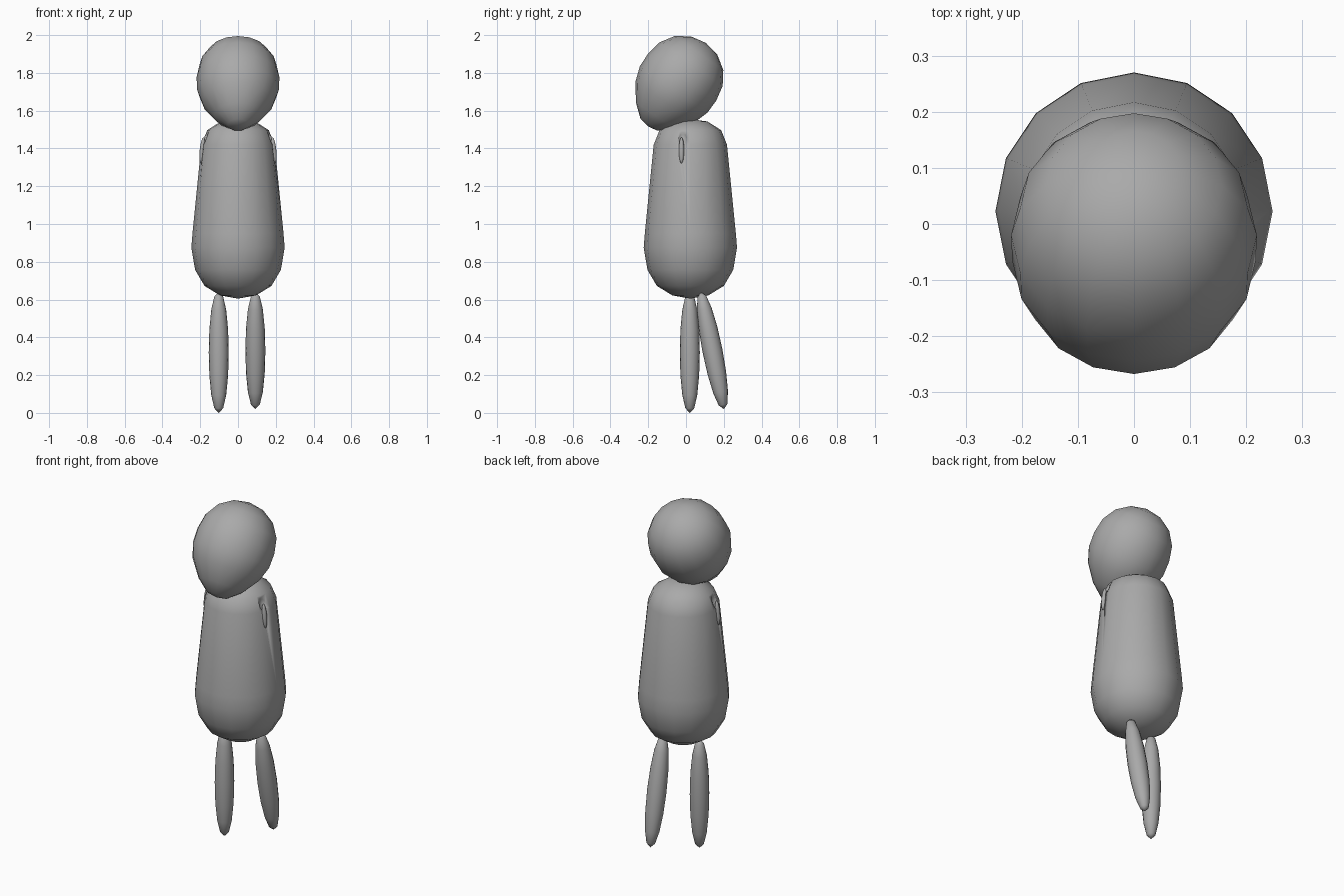
import bpy, bmesh, math
from mathutils import Vector

if "Cube" in bpy.data.objects:
    bpy.data.objects.remove(bpy.data.objects["Cube"])

SEGMENTS = 16

grey = bpy.data.materials.new("plain grey")
grey.diffuse_color = (0.4, 0.4, 0.4, 1)
grey.use_nodes = True
grey.node_tree.nodes["Principled BSDF"].inputs["Base Color"].default_value = grey.diffuse_color


def lathe(name, profile, centre, axis=(0, 0, 1)):
    """Spin (radius, height) points, bottom to top, around a tilted axis."""
    bm = bmesh.new()
    rings = []
    for r, h in profile:
        if r == 0:
            rings.append([bm.verts.new((0, 0, h))] * SEGMENTS)
        else:
            rings.append([bm.verts.new((r * math.cos(a), r * math.sin(a), h))
                          for a in (2 * math.pi * i / SEGMENTS for i in range(SEGMENTS))])
    for low, high in zip(rings, rings[1:]):
        for i in range(SEGMENTS):
            j = (i + 1) % SEGMENTS
            corners = list(dict.fromkeys((low[i], low[j], high[j], high[i])))
            bm.faces.new(corners).smooth = True
    # lean around x only, so the ring vertices stay on the x axis
    axis = Vector(axis).normalized()
    turn = Vector((0, 0, 1)).rotation_difference(axis).to_matrix()
    bmesh.ops.rotate(bm, verts=bm.verts, cent=(0, 0, 0), matrix=turn)
    bmesh.ops.translate(bm, verts=bm.verts, vec=centre)
    bmesh.ops.recalc_face_normals(bm, faces=bm.faces)
    mesh = bpy.data.meshes.new(name)
    bm.to_mesh(mesh)
    bm.free()
    mesh.materials.append(grey)
    obj = bpy.data.objects.new(name, mesh)
    bpy.context.collection.objects.link(obj)
    return obj


def ellipsoid(radius, half, power=1.0, rings=8):
    """Profile of a long rounded shape; power below 1 blunts the ends."""
    pts = [(0, -half)]
    for i in range(1, rings):
        a = math.pi * (i / rings - 0.5)
        pts.append((radius * math.cos(a) ** power, half * math.sin(a)))
    return pts + [(0, half)]


# Body: rounded, tapering upwards
body = lathe("body", [(0, 0.605), (0.095, 0.622), (0.177, 0.672), (0.227, 0.757),
                      (0.247, 0.875), (0.241, 0.95), (0.194, 1.42), (0.163, 1.497),
                      (0.09, 1.543), (0, 1.555)], (0, 0.023, 0))

# Head: egg leaning forward with the narrow end at the chin
lathe("head", [(0, -0.22), (0.085, -0.203), (0.157, -0.155), (0.203, -0.083),
               (0.219, 0), (0.217, 0.08), (0.19, 0.16), (0.125, 0.25),
               (0.055, 0.308), (0, 0.318)][::-1] and
      [(0, -0.318), (0.055, -0.308), (0.125, -0.25), (0.19, -0.16), (0.217, -0.08),
       (0.219, 0), (0.203, 0.083), (0.157, 0.155), (0.085, 0.203), (0, 0.22)],
      (0, -0.02, 1.778), (0, 0.57, 0.82))

# Legs: one straight, one swung back
lathe("left_leg", ellipsoid(0.053, 0.32, 0.85), (-0.102, 0.02, 0.32))
lathe("right_leg", ellipsoid(0.053, 0.316, 0.85), (0.092, 0.14, 0.33), (0, -0.12, 0.61))

# Shoulder sockets with a thin arm stub showing below each
for side, label in ((-1, "left"), (1, "right")):
    cutter = lathe(label + "_socket_cutter", ellipsoid(0.026, 0.045),
                   (side * 0.183, -0.02, 1.46), (-side * 0.2, 0, 1))
    cutter.hide_render = True
    cutter.hide_viewport = True
    cut = body.modifiers.new(label + " socket", "BOOLEAN")
    cut.operation = "DIFFERENCE"
    cut.solver = "EXACT"
    cut.object = cutter
    lathe(label + "_arm_stub", ellipsoid(0.014, 0.07),
          (side * 0.189, -0.024, 1.39), (-side * 0.1, 0, 1))
